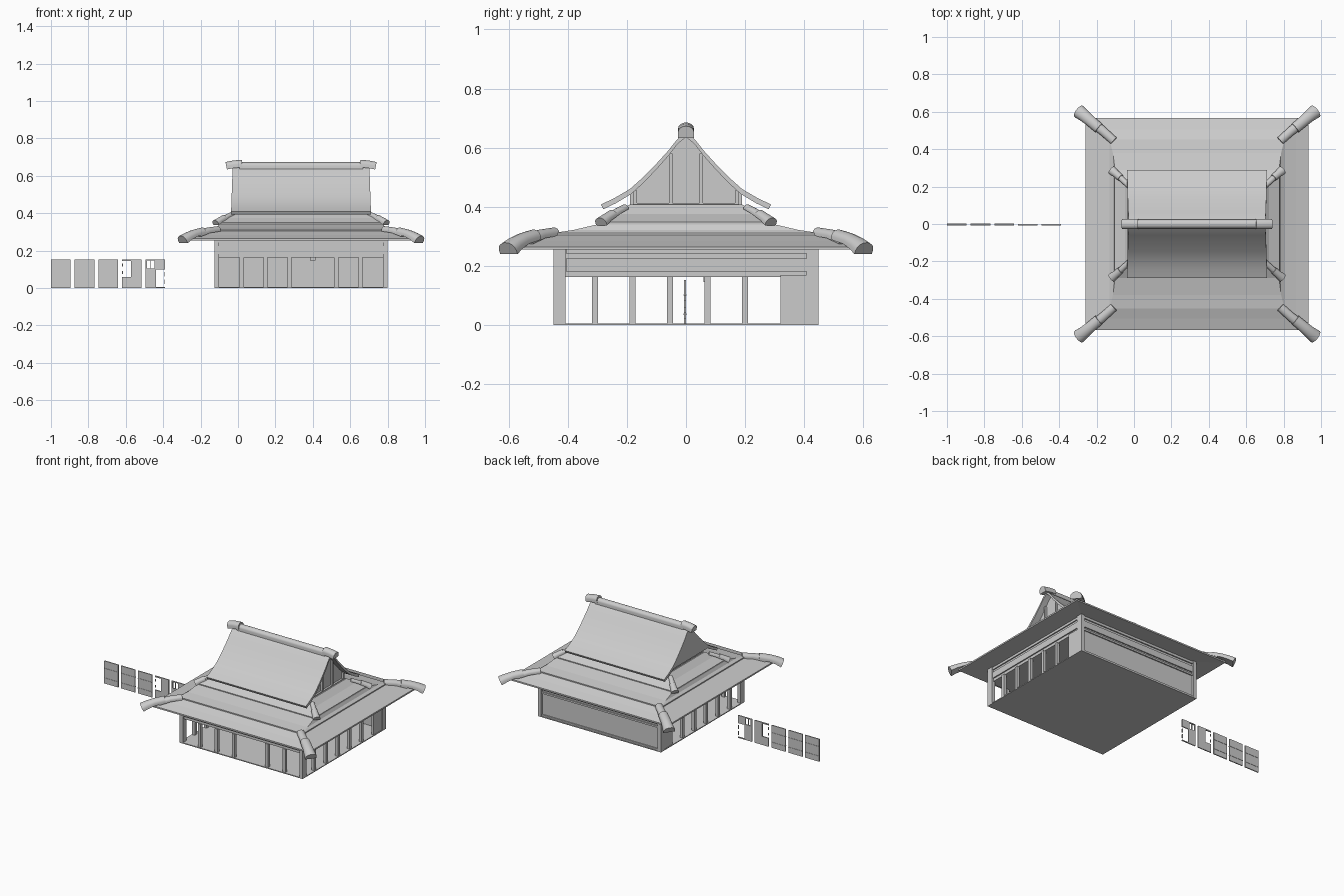
import bpy, bmesh, math
from mathutils import Vector

cube = bpy.data.objects.get("Cube")
if cube:
    bpy.data.objects.remove(cube)

CX = 0.337  # centre of the hall
grey = bpy.data.materials.new("plain_grey")
grey.use_nodes = True
grey.diffuse_color = (0.6, 0.6, 0.6, 1)
grey.node_tree.nodes["Principled BSDF"].inputs["Base Color"].default_value = (0.6, 0.6, 0.6, 1)


def finish(name, bm, smooth=False):
    bmesh.ops.recalc_face_normals(bm, faces=bm.faces)
    mesh = bpy.data.meshes.new(name)
    bm.to_mesh(mesh)
    bm.free()
    mesh.materials.append(grey)
    obj = bpy.data.objects.new(name, mesh)
    bpy.context.collection.objects.link(obj)
    if smooth:
        bpy.ops.object.select_all(action='DESELECT')
        obj.select_set(True)
        bpy.context.view_layer.objects.active = obj
        bpy.ops.object.shade_smooth_by_angle(angle=math.radians(35))
    return obj


def add_box(bm, x0, x1, y0, y1, z0, z1):
    geom = bmesh.ops.create_cube(bm, size=1)
    for v in geom["verts"]:
        v.co = ((x0 + x1) / 2 + v.co.x * (x1 - x0),
                (y0 + y1) / 2 + v.co.y * (y1 - y0),
                (z0 + z1) / 2 + v.co.z * (z1 - z0))


def boxes(name, items):
    bm = bmesh.new()
    for item in items:
        add_box(bm, *item)
    return finish(name, bm)


def add_loft(bm, rings):
    loops = [[bm.verts.new(p) for p in ring] for ring in rings]
    n = len(loops[0])
    for a, b in zip(loops, loops[1:]):
        for i in range(n):
            j = (i + 1) % n
            bm.faces.new((a[i], a[j], b[j], b[i]))
    bm.faces.new(loops[0])
    bm.faces.new(loops[-1])


def rect(hx, hy, z):
    return [(CX + sx * hx, sy * hy, z) for sx, sy in ((-1, -1), (1, -1), (1, 1), (-1, 1))]


def hip_tier(name, levels):
    bm = bmesh.new()
    add_loft(bm, [rect(*lv) for lv in levels])
    return finish(name, bm)


def add_barrel(bm, path, radii, depth=0.4, sides=8):
    """Rounded tile ridge with a flat underside, following a path."""
    rings = []
    pts = [Vector(p) for p in path]
    for i, p in enumerate(pts):
        d = (pts[min(i + 1, len(pts) - 1)] - pts[max(i - 1, 0)]).normalized()
        side = d.cross(Vector((0, 0, 1))).normalized()
        up = side.cross(d)
        r = radii[i]
        ring = [p + side * r * math.cos(a) + up * r * math.sin(a) * 0.8
                for a in (math.pi * k / sides for k in range(sides + 1))]
        ring += [p - side * r - up * r * depth, p + side * r - up * r * depth]
        rings.append(ring)
    add_loft(bm, rings)


# Hall: floor, posts, beams, walls
HX, HY = 0.4625, 0.448
X0, X1 = CX - HX, CX + HX
boxes("floor", [(X0, X1, -HY, HY, 0, 0.006)])
boxes("ceiling_block", [(X0 + 0.012, X1 - 0.012, -HY + 0.012, HY - 0.012, 0.163, 0.268)])
posts = []
for sx in (-1, 1):
    for sy in (-1, 1):
        x, y = CX + sx * (HX - 0.0125), sy * (HY - 0.02)
        posts.append((x - 0.0125, x + 0.0125, y - 0.02, y + 0.02, 0, 0.268))
    for k in range(5):
        y = -0.308 + k * 0.127
        x = CX + sx * (HX - 0.014)
        posts.append((x - 0.01, x + 0.01, y - 0.0105, y + 0.0105, 0, 0.165))
for x in (0.02, 0.147, 0.275, 0.525, 0.655):
    posts.append((x - 0.011, x + 0.011, -HY + 0.004, -HY + 0.024, 0, 0.165))
boxes("posts", posts)

beams = []
for z0, z1 in ((0.182, 0.225), (0.242, 0.258)):
    beams += [(X0 + 0.025, X1 - 0.025, s * HY - 0.014 - s * 0.018, s * HY + 0.014 - s * 0.018, z0, z1)
              for s in (-1, 1)]
    for s in (-1, 1):
        xc = CX + s * (HX - 0.018)
        beams.append((xc - 0.014, xc + 0.014, -0.405, 0.408, z0, z1))
boxes("beams", beams)
boxes("rear_wall", [(X0 + 0.012, X1 - 0.012, HY - 0.03, HY - 0.012, 0, 0.17),
                    (X0 + 0.02, X1 - 0.02, HY - 0.02, HY - 0.004, 0, 0.016),
                    (X0 + 0.02, X1 - 0.02, HY - 0.02, HY - 0.004, 0.158, 0.17)])
boxes("side_walls", [(X0 + 0.004, X0 + 0.02, 0.319, HY - 0.01, 0, 0.17),
                     (X1 - 0.02, X1 - 0.004, 0.319, HY - 0.01, 0, 0.17)])
boxes("ceiling_bracket", [(0.385, 0.415, 0.06, 0.08, 0.146, 0.166)])

# Stepped hip roof
hip_tier("lower_roof", [(0.44, 0.43, 0.262), (0.597, 0.566, 0.255), (0.597, 0.566, 0.265),
                        (0.53, 0.505, 0.284), (0.462, 0.445, 0.306)])
hip_tier("roof_step", [(0.46, 0.445, 0.295), (0.468, 0.452, 0.3), (0.468, 0.452, 0.311),
                       (0.45, 0.38, 0.322), (0.438, 0.29, 0.343)])
hip_tier("middle_roof", [(0.43, 0.28, 0.335), (0.44, 0.29, 0.338), (0.44, 0.29, 0.349),
                         (0.385, 0.24, 0.375), (0.345, 0.19, 0.408)])

# Curved gable roof, swept across the hall
half = [(0.288, 0.408), (0.245, 0.428), (0.19, 0.46), (0.145, 0.5), (0.1, 0.546),
        (0.06, 0.59), (0.03, 0.628), (0, 0.652)]
top = [(-y, z) for y, z in half] + half[-2::-1]
under = [(y * 0.97, z - 0.016) for y, z in reversed(top)]


def end_x(z):
    return 0.374 - (z - 0.405) * 0.035


bm = bmesh.new()
add_loft(bm, [[(CX + s * end_x(z), y, z) for y, z in top + under] for s in (-1, 1)])
bmesh.ops.triangulate(bm, faces=[f for f in bm.faces if len(f.verts) > 4])
finish("gable_roof", bm, True)

# Gable end walls with upright battens
gable = [(y, z - 0.012) for y, z in top if abs(y) < 0.2]
gable = [(-0.19, 0.39)] + gable + [(0.19, 0.39)]
bm = bmesh.new()
add_loft(bm, [[(CX + s * 0.325, y, z) for y, z in gable] for s in (-1, 1)])
finish("gable_walls", bm)
battens = []
for s in (-1, 1):
    xc = CX + s * 0.33
    battens += [(xc - 0.008, xc + 0.008, y - 0.006, y + 0.006, 0.4, h)
                for y, h in ((-0.172, 0.455), (-0.052, 0.58), (0.052, 0.58), (0.172, 0.455))]
    battens.append((xc - 0.008, xc + 0.008, -0.18, 0.18, 0.4, 0.413))
boxes("gable_battens", battens)

# Main ridge with raised ends
bm = bmesh.new()
add_barrel(bm, [(CX - 0.33, 0, 0.654), (CX + 0.33, 0, 0.654)], [0.023] * 2, 0.8)
for s in (-1, 1):
    add_barrel(bm, [(CX + s * 0.315, 0, 0.664), (CX + s * 0.36, 0, 0.66), (CX + s * 0.4, 0, 0.652)],
               [0.027, 0.027, 0.027], 0.7)
finish("main_ridge", bm, True)

# Corner ridges on both tiers, mirrored to four corners
bm = bmesh.new()
for sx in (-1, 1):
    for sy in (-1, 1):
        def corner(points):
            return [(CX + sx * x, sy * y, z) for x, y, z in points]
        add_barrel(bm, corner([(0.445, 0.445, 0.312), (0.5, 0.494, 0.304), (0.555, 0.54, 0.285)]),
                   [0.023, 0.024, 0.027])
        add_barrel(bm, corner([(0.525, 0.513, 0.301), (0.575, 0.555, 0.287), (0.607, 0.582, 0.271),
                               (0.634, 0.603, 0.253)]), [0.029, 0.03, 0.033, 0.037])
        add_barrel(bm, corner([(0.365, 0.205, 0.398), (0.395, 0.233, 0.383), (0.425, 0.262, 0.363)]),
                   [0.014, 0.015, 0.017])
        add_barrel(bm, corner([(0.41, 0.248, 0.376), (0.435, 0.27, 0.361), (0.457, 0.288, 0.346)]),
                   [0.019, 0.02, 0.024])
finish("corner_ridges", bm, True)

# Row of loose screen panels beside the hall
W, H, Y0, Y1 = 0.105, 0.153, -0.007, 0.0
for i in range(5):
    x = -1 + i * 0.1265
    if i < 3:
        parts = [(x, x + W, Y0, Y1, 0, H)]
        parts += [(x, x + W, Y0 - 0.002, Y1 + 0.002, z, z + 0.004) for z in (0.035, 0.1)]
    elif i == 3:
        parts = [(x, x + W, Y0, Y1, 0, 0.058), (x + 0.048, x + W, Y0, Y1, 0.058, H),
                 (x, x + 0.048, Y0, Y1, 0.145, H), (x, x + 0.006, Y0, Y1, 0.075, 0.09),
                 (x, x + 0.006, Y0, Y1, 0.115, 0.13)]
    else:
        parts = [(x, x + 0.055, Y0, Y1, 0, 0.105), (x, x + 0.008, Y0, Y1, 0.105, H),
                 (x + 0.025, x + 0.03, Y0, Y1, 0.105, H), (x + 0.047, x + W, Y0, Y1, 0.1, H),
                 (x, x + 0.05, Y0, Y1, 0.147, H), (x + 0.055, x + W, Y0, Y1, 0, 0.006),
                 (x + W - 0.005, x + W, Y0, Y1, 0.02, 0.045), (x + W - 0.005, x + W, Y0, Y1, 0.06, 0.085)]
    boxes("screen_panel_%d" % (i + 1), parts)
